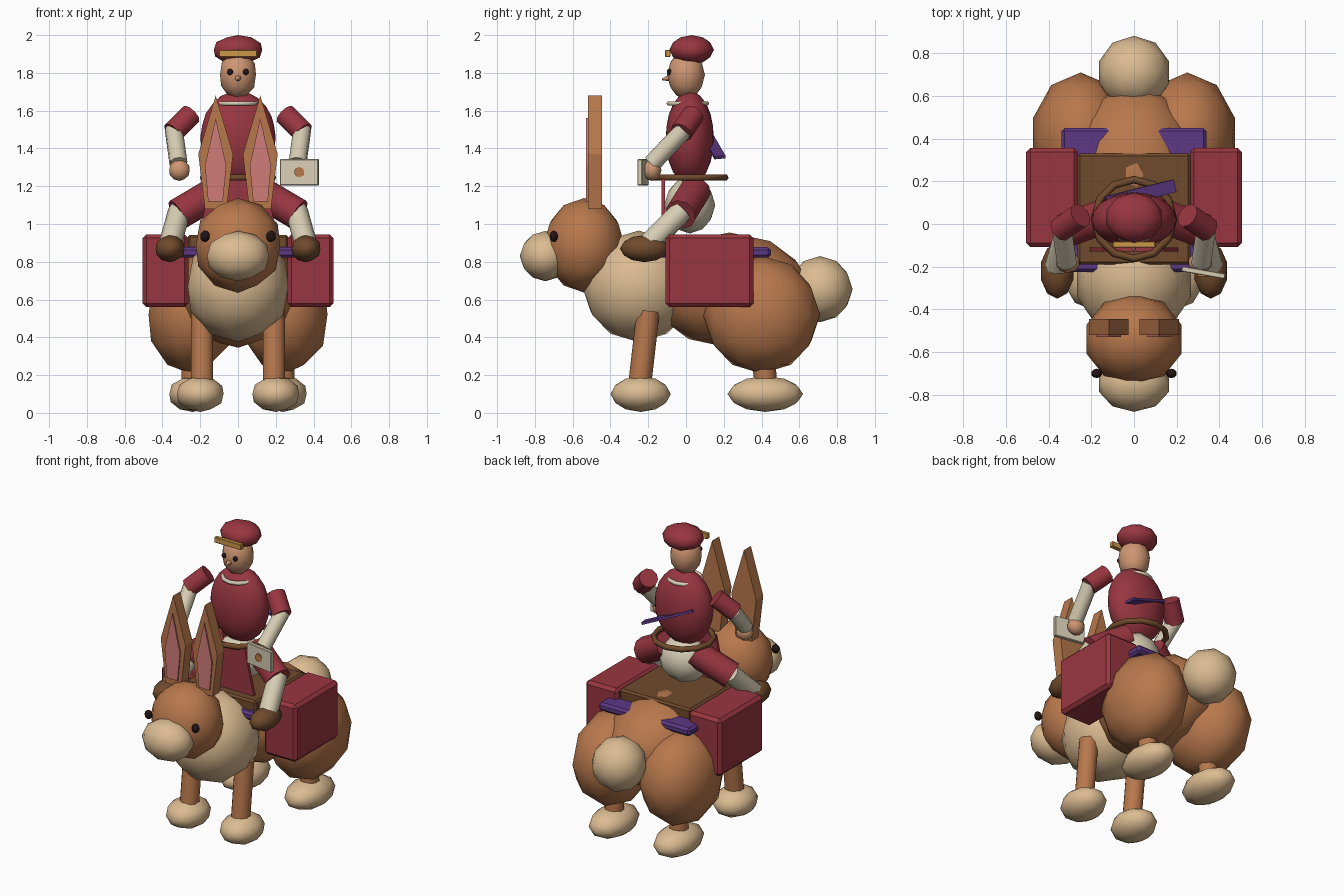
import bpy, bmesh, math
from mathutils import Vector, Matrix

if "Cube" in bpy.data.objects:
    bpy.data.objects.remove(bpy.data.objects["Cube"])


def srgb(r, g, b):
    f = lambda c: c / 12.92 if c <= 0.04045 else ((c + 0.055) / 1.055) ** 2.4
    return (f(r / 255), f(g / 255), f(b / 255), 1)


COL = {n: srgb(*c) for n, c in {
    "brown fur": (184, 120, 76), "beige fur": (220, 188, 146), "red cloth": (153, 54, 64),
    "dark leather": (112, 74, 44), "purple cloth": (92, 56, 132), "pink ear": (208, 124, 120),
    "cream cloth": (216, 206, 180), "skin": (206, 150, 114), "gold trim": (204, 152, 72),
    "black eye": (36, 20, 20)}.items()}
MAT = {}
for n, c in COL.items():
    MAT[n] = bpy.data.materials.new(n)
    MAT[n].diffuse_color = c


def finish(name, bm, mat, smooth=True):
    bmesh.ops.recalc_face_normals(bm, faces=bm.faces)
    for f in bm.faces:
        f.smooth = smooth
    me = bpy.data.meshes.new(name)
    bm.to_mesh(me)
    bm.free()
    me.materials.append(MAT[mat])
    ob = bpy.data.objects.new(name, me)
    bpy.context.collection.objects.link(ob)
    return ob


def ball(name, mat, loc, rad, sub=2):
    bm = bmesh.new()
    bmesh.ops.create_icosphere(bm, subdivisions=sub, radius=1,
                               matrix=Matrix.Translation(loc) @ Matrix.Diagonal((*rad, 1)))
    return finish(name, bm, mat)


def tube(name, mat, a, b, r1, r2=None, seg=10):
    # capped cylinder or cone running from a to b
    a, b = Vector(a), Vector(b)
    d = b - a
    m = Matrix.Translation((a + b) / 2) @ d.to_track_quat('Z', 'Y').to_matrix().to_4x4()
    bm = bmesh.new()
    bmesh.ops.create_cone(bm, cap_ends=True, segments=seg, radius1=r1,
                          radius2=r1 if r2 is None else r2, depth=d.length, matrix=m)
    ob = finish(name, bm, mat)
    ob.data.set_sharp_from_angle(angle=math.radians(50))
    return ob


def box(name, mat, lo, hi, bevel=0, rot=None):
    lo, hi = Vector(lo), Vector(hi)
    m = Matrix.Translation((lo + hi) / 2)
    if rot:
        m = m @ rot
    bm = bmesh.new()
    bmesh.ops.create_cube(bm, size=1, matrix=m @ Matrix.Diagonal((*(hi - lo), 1)))
    if bevel:
        bmesh.ops.bevel(bm, geom=bm.edges[:], offset=bevel, segments=1, affect='EDGES')
    return finish(name, bm, mat, False)


def plate(name, mat, pts, y0, y1):
    # xz outline extruded along y
    bm = bmesh.new()
    f = bm.faces.new([bm.verts.new((x, y0, z)) for x, z in pts])
    r = bmesh.ops.extrude_face_region(bm, geom=[f])
    bmesh.ops.translate(bm, vec=(0, y1 - y0, 0),
                        verts=[v for v in r["geom"] if isinstance(v, bmesh.types.BMVert)])
    return finish(name, bm, mat, False)


def ring(name, mat, loc, R, r, n=12, k=6):
    bm = bmesh.new()
    g = []
    for i in range(n):
        a = 2 * math.pi * i / n
        row = []
        for j in range(k):
            b = 2 * math.pi * j / k
            q = R + r * math.cos(b)
            row.append(bm.verts.new((loc[0] + q * math.cos(a), loc[1] + q * math.sin(a),
                                     loc[2] + r * math.sin(b))))
        g.append(row)
    for i in range(n):
        for j in range(k):
            i2, j2 = (i + 1) % n, (j + 1) % k
            bm.faces.new((g[i][j], g[i2][j], g[i2][j2], g[i][j2]))
    return finish(name, bm, mat)


# Mount body
ball("mount_body", "brown fur", (0, 0.23, 0.65), (0.325, 0.43, 0.305))
ball("mount_chest", "beige fur", (0, -0.25, 0.67), (0.28, 0.3, 0.295))
ball("mount_head", "brown fur", (0, -0.54, 0.887), (0.235, 0.215, 0.25))
ball("mount_muzzle", "beige fur", (0, -0.745, 0.83), (0.172, 0.135, 0.133))
ball("mount_tail", "beige fur", (0, 0.71, 0.655), (0.172, 0.172, 0.175))

# Saddle and blanket
box("saddle_blanket", "purple cloth", (-0.34, -0.225, 0.822), (0.34, 0.45, 0.877), 0.015)
box("saddle", "dark leather", (-0.265, -0.19, 0.86), (0.265, 0.33, 0.943), 0.012)

# Rider trunk
ball("rider_torso", "red cloth", (0, 0.02, 1.455), (0.2, 0.128, 0.25), 3)
ball("rider_hips", "cream cloth", (0, 0.02, 1.1), (0.165, 0.135, 0.15))
ring("rider_belt", "dark leather", (0, 0.023, 1.246), 0.185, 0.018)
ring("rider_collar", "cream cloth", (0, 0.01, 1.638), 0.1, 0.013)
plate("rider_tabard", "red cloth", [(-0.21, 0.93), (0.21, 0.93), (0.14, 1.24), (-0.14, 1.24)],
      -0.13, -0.11)

# Rider head
ball("rider_head", "skin", (0, 0, 1.79), (0.1, 0.1, 0.13))
tube("rider_nose", "skin", (0, -0.08, 1.775), (0, -0.127, 1.765), 0.021, 0.004, 8)
ball("rider_cap", "red cloth", (0, 0.03, 1.922), (0.135, 0.118, 0.078))
box("cap_visor", "gold trim", (-0.1, -0.11, 1.885), (0.1, -0.082, 1.922), 0.003)

# Diagonal sash across the back
a, b = Vector((-0.13, 0.1, 1.49)), Vector((0.19, 0.18, 1.352))
xa = (b - a).normalized()
za = xa.cross(Vector((0, 1, 0))).normalized()
rot = Matrix((xa, za.cross(xa), za)).transposed().to_4x4()
half = Vector(((b - a).length, 0.06, 0.016)) / 2
box("back_sash", "purple cloth", (a + b) / 2 - half, (a + b) / 2 + half, 0, rot)

# Mirrored parts
for s, side in ((-1, "left"), (1, "right")):
    def p(x, y, z):
        return (s * x, y, z)

    def n(part):
        return f"{part}_{side}"

    ball(n("haunch"), "brown fur", p(0.25, 0.4, 0.52), (0.235, 0.31, 0.312))
    tube(n("front_leg"), "brown fur", p(0.19, -0.2, 0.54), p(0.19, -0.245, 0.15), 0.061)
    tube(n("hind_leg"), "brown fur", p(0.24, 0.41, 0.35), p(0.24, 0.42, 0.15), 0.061)
    ball(n("front_paw"), "beige fur", p(0.2, -0.24, 0.1), (0.13, 0.16, 0.095))
    ball(n("hind_paw"), "beige fur", p(0.24, 0.42, 0.1), (0.13, 0.2, 0.095))
    ball(n("mount_eye"), "black eye", p(0.175, -0.7, 0.935), (0.026, 0.022, 0.031))
    # ears
    plate(n("ear"), "brown fur", [(s * x, z) for x, z in
          ((0.06, 1.08), (0.175, 1.08), (0.21, 1.37), (0.118, 1.68), (0.026, 1.37))],
          -0.52, -0.445)
    plate(n("ear_inner"), "pink ear", [(s * x, z) for x, z in
          ((0.08, 1.12), (0.158, 1.12), (0.175, 1.31), (0.118, 1.56), (0.062, 1.31))],
          -0.529, -0.515)
    # saddle bag
    x0, x1 = sorted((s * 0.262, s * 0.505))
    box(n("saddle_bag"), "red cloth", (x0, -0.108, 0.56), (x1, 0.357, 0.945), 0.02)
    # rider limbs
    tube(n("thigh"), "red cloth", p(0.1, 0.05, 1.18), p(0.32, -0.03, 1.05), 0.085)
    tube(n("shin"), "cream cloth", p(0.31, -0.02, 1.07), p(0.36, -0.2, 0.89), 0.06)
    ball(n("boot"), "dark leather", p(0.36, -0.22, 0.87), (0.08, 0.13, 0.072))
    tube(n("upper_arm"), "red cloth", p(0.25, 0.04, 1.58), p(0.345, -0.025, 1.485), 0.06)
    tube(n("forearm"), "cream cloth", p(0.34, -0.01, 1.5), p(0.315, -0.18, 1.32), 0.048)
    ball(n("hand"), "skin", p(0.31, -0.18, 1.285), (0.057, 0.05, 0.057))
    ball(n("rider_eye"), "black eye", p(0.042, -0.088, 1.805), (0.016, 0.014, 0.017))

# Tablet held in one hand, with a round stud
turn = Matrix.Rotation(math.radians(-10), 4, 'Z')
box("tablet", "cream cloth", (0.222, -0.24, 1.205), (0.428, -0.215, 1.343), 0.003, turn)
tube("tablet_stud", "brown fur", (0.325, -0.22, 1.275), (0.324, -0.246, 1.275), 0.027, None, 10)

for m in bpy.data.materials:
    if m.users and not m.is_grease_pencil:
        m.use_nodes = True
        m.node_tree.nodes["Principled BSDF"].inputs["Base Color"].default_value = m.diffuse_color
